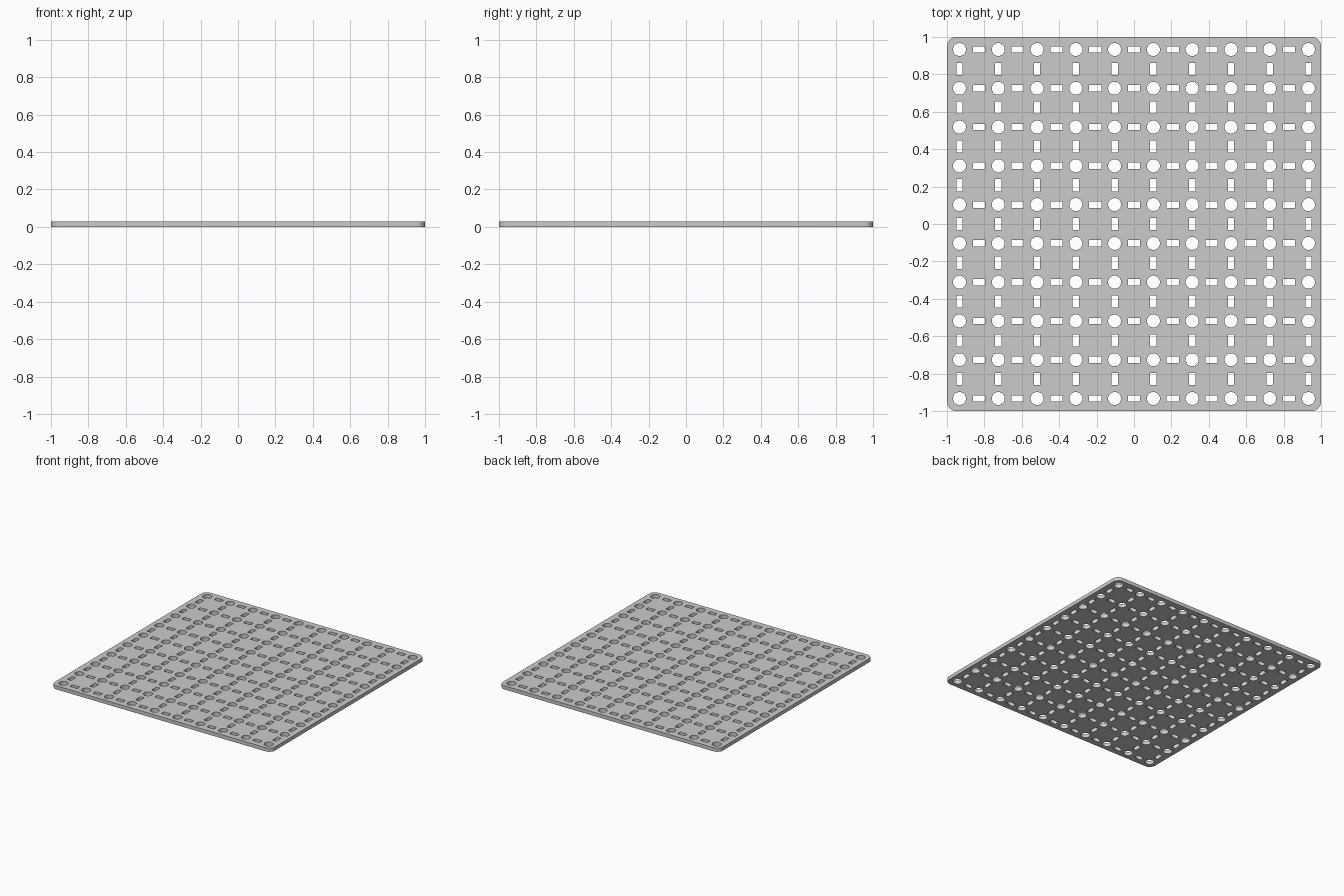
import bpy
from math import cos, sin, pi

if "Cube" in bpy.data.objects:
    bpy.data.objects.remove(bpy.data.objects["Cube"])

THICK = 0.03
COUNT = 10
EDGE = 0.933                      # outermost hole centre
PITCH = 2 * EDGE / (COUNT - 1)
HOLE_R, HOLE_SIDES = 0.035, 16
SLOT_L, SLOT_W = 0.065, 0.034
CORNER_R = 0.05

curve = bpy.data.curves.new("perforated_plate", 'CURVE')
curve.dimensions = '2D'
curve.fill_mode = 'BOTH'
curve.extrude = THICK / 2


def outline(points):
    s = curve.splines.new('POLY')
    s.points.add(len(points) - 1)
    for p, (x, y) in zip(s.points, points):
        p.co = (x, y, 0, 1)
    s.use_cyclic_u = True


def slot(x, y, w, h):
    outline([(x + sx * w / 2, y + sy * h / 2)
             for sx, sy in ((-1, -1), (1, -1), (1, 1), (-1, 1))])


# rounded square outer edge
c = 1 - CORNER_R
corners = []
for k, (sx, sy) in enumerate(((1, 1), (-1, 1), (-1, -1), (1, -1))):
    for i in range(9):
        a = k * pi / 2 + i * pi / 16
        corners.append((sx * c + CORNER_R * cos(a), sy * c + CORNER_R * sin(a)))
outline(corners)

# grid of round holes, with slots between neighbours
pos = [-EDGE + i * PITCH for i in range(COUNT)]
for x in pos:
    for y in pos:
        outline([(x + HOLE_R * cos(2 * pi * (i + 0.5) / HOLE_SIDES),
                  y + HOLE_R * sin(2 * pi * (i + 0.5) / HOLE_SIDES))
                 for i in range(HOLE_SIDES)])
    for y in pos[:-1]:
        mid = y + PITCH / 2
        slot(x, mid, SLOT_W, SLOT_L)
        slot(mid, x, SLOT_L, SLOT_W)

# plate object, turned into a mesh
plate = bpy.data.objects.new("perforated_plate", curve)
plate.location.z = THICK / 2
bpy.context.collection.objects.link(plate)
bpy.context.view_layer.objects.active = plate
plate.select_set(True)
bpy.ops.object.convert(target='MESH')
